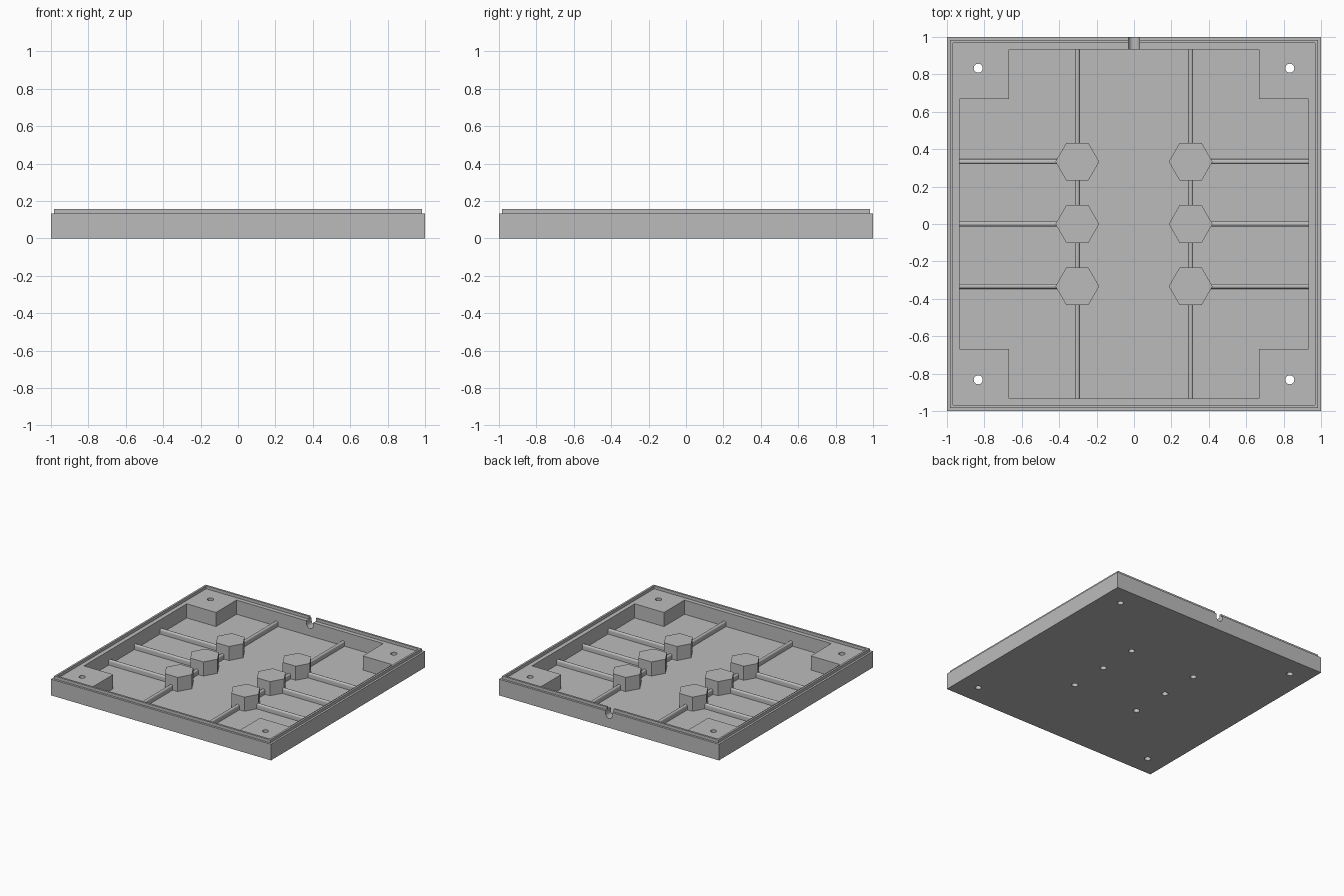
import bpy, bmesh, math
from mathutils import Matrix, Vector

if "Cube" in bpy.data.objects:
    bpy.data.objects.remove(bpy.data.objects["Cube"], do_unlink=True)

grey = bpy.data.materials.new("plain grey")
grey.use_nodes = True
GREY = (0.5, 0.5, 0.5, 1)
grey.diffuse_color = GREY
grey.node_tree.nodes["Principled BSDF"].inputs["Base Color"].default_value = GREY

FLOOR, WALL_TOP, LIP_TOP = 0.017, 0.133, 0.157
INNER, BLOCK = 0.933, 0.667          # pocket half width, corner block edge
POST_X, POST_R = 0.303, 0.117
ROWS = (-0.333, 0, 0.333)


def prism(name, points, low, high, matrix=Matrix()):
    """Extrude a flat outline from low to high along local z."""
    bm = bmesh.new()
    face = bm.faces.new([bm.verts.new((x, y, low)) for x, y in points])
    out = bmesh.ops.extrude_face_region(bm, geom=[face], use_keep_orig=True)
    top = [v for v in out["geom"] if isinstance(v, bmesh.types.BMVert)]
    bmesh.ops.translate(bm, verts=top, vec=(0, 0, high - low))
    bmesh.ops.recalc_face_normals(bm, faces=bm.faces)
    bm.transform(matrix)
    mesh = bpy.data.meshes.new(name)
    bm.to_mesh(mesh)
    bm.free()
    mesh.materials.append(grey)
    ob = bpy.data.objects.new(name, mesh)
    bpy.context.collection.objects.link(ob)
    return ob


def square(h):
    return [(-h, -h), (h, -h), (h, h), (-h, h)]


def ring(x, y, r, n):
    return [(x + r * math.cos(math.tau * i / n), y + r * math.sin(math.tau * i / n))
            for i in range(n)]


def arch(r, base, centre, n=12):
    """Straight sides closed by a half circle."""
    arc = [(r * math.cos(math.pi * i / n), centre + r * math.sin(math.pi * i / n))
           for i in range(n + 1)]
    return [(-r, base), (r, base)] + arc


def cut(target, cutters):
    """Subtract the cutters and keep the result as plain mesh."""
    for c in cutters:
        c.hide_render = True
        mod = target.modifiers.new("cut", 'BOOLEAN')
        mod.operation, mod.solver, mod.object = 'DIFFERENCE', 'EXACT', c
    bpy.context.view_layer.update()
    deps = bpy.context.evaluated_depsgraph_get()
    mesh = bpy.data.meshes.new_from_object(target.evaluated_get(deps))
    target.modifiers.clear()
    target.data = mesh


def along(start, direction):
    """Local x is across, local y is up, local z follows the direction."""
    d, up = Vector(direction), Vector((0, 0, 1))
    return Matrix.Translation(start) @ Matrix((up.cross(d), up, d)).transposed().to_4x4()


# Cutters: stepped pocket, cable notch, screw holes
a, b = INNER, BLOCK
quarter = [(a, -b), (a, b), (b, b)]
outline = []
for turn in range(4):
    rot = Matrix.Rotation(turn * math.pi / 2, 2)
    outline += [tuple(rot @ Vector(p)) for p in quarter]
pocket = prism("pocket_cutter", outline, FLOOR, 0.3)
notch_shape = [(x, -y) for x, y in arch(0.03, -0.3, -0.108)]
notch = prism("notch_cutter", notch_shape, 0.9, 1.1, along((0, 0, 0), (0, 1, 0)))
corner_holes = [prism("corner_hole_cutter", ring(x, y, 0.024, 24), -0.1, 0.3)
                for x in (-0.833, 0.833) for y in (-0.833, 0.833)]
posts_at = [(x, y) for x in (-POST_X, POST_X) for y in ROWS]
post_holes = [prism("post_hole_cutter", ring(x, y, 0.024, 24), -0.1, 0.1)
              for x, y in posts_at]

# Tray with floor, walls and corner blocks
tray = prism("tray", square(1), 0, WALL_TOP)
cut(tray, [pocket, notch] + corner_holes + post_holes)

# Raised lip around the wall
lip = prism("rim_lip", square(0.983), WALL_TOP, LIP_TOP)
lip_inside = prism("lip_cutter", square(0.967), 0, 0.3)
cut(lip, [lip_inside, notch])

# Hexagonal posts with blind holes underneath
for (x, y), hole in zip(posts_at, post_holes):
    post = prism("hex_post", ring(x, y, POST_R, 6), FLOOR, WALL_TOP)
    cut(post, [hole])

for helper in [pocket, notch, lip_inside] + corner_holes + post_holes:
    bpy.data.objects.remove(helper, do_unlink=True)

# Rounded stiffening ribs between posts and walls
rib = arch(0.0135, FLOOR, 0.046)
flat = POST_R * math.cos(math.pi / 6)
stops = [-INNER] + [y + s * flat for y in ROWS for s in (-1, 1)] + [INNER]
ribs = []
for side in (-1, 1):
    for y0, y1 in zip(stops[::2], stops[1::2]):
        ribs.append(prism("long_rib", rib, y0, y1, along((side * POST_X, 0, 0), (0, 1, 0))))
    for y in ROWS:
        ribs.append(prism("side_rib", rib, POST_X + POST_R - 0.008, INNER,
                          along((0, y, 0), (side, 0, 0))))

# Smooth the round parts, keep the edges sharp
bpy.context.view_layer.update()
for ob in ribs + [tray]:
    ob.select_set(True)
bpy.context.view_layer.objects.active = tray
bpy.ops.object.shade_smooth_by_angle(angle=math.radians(30))
